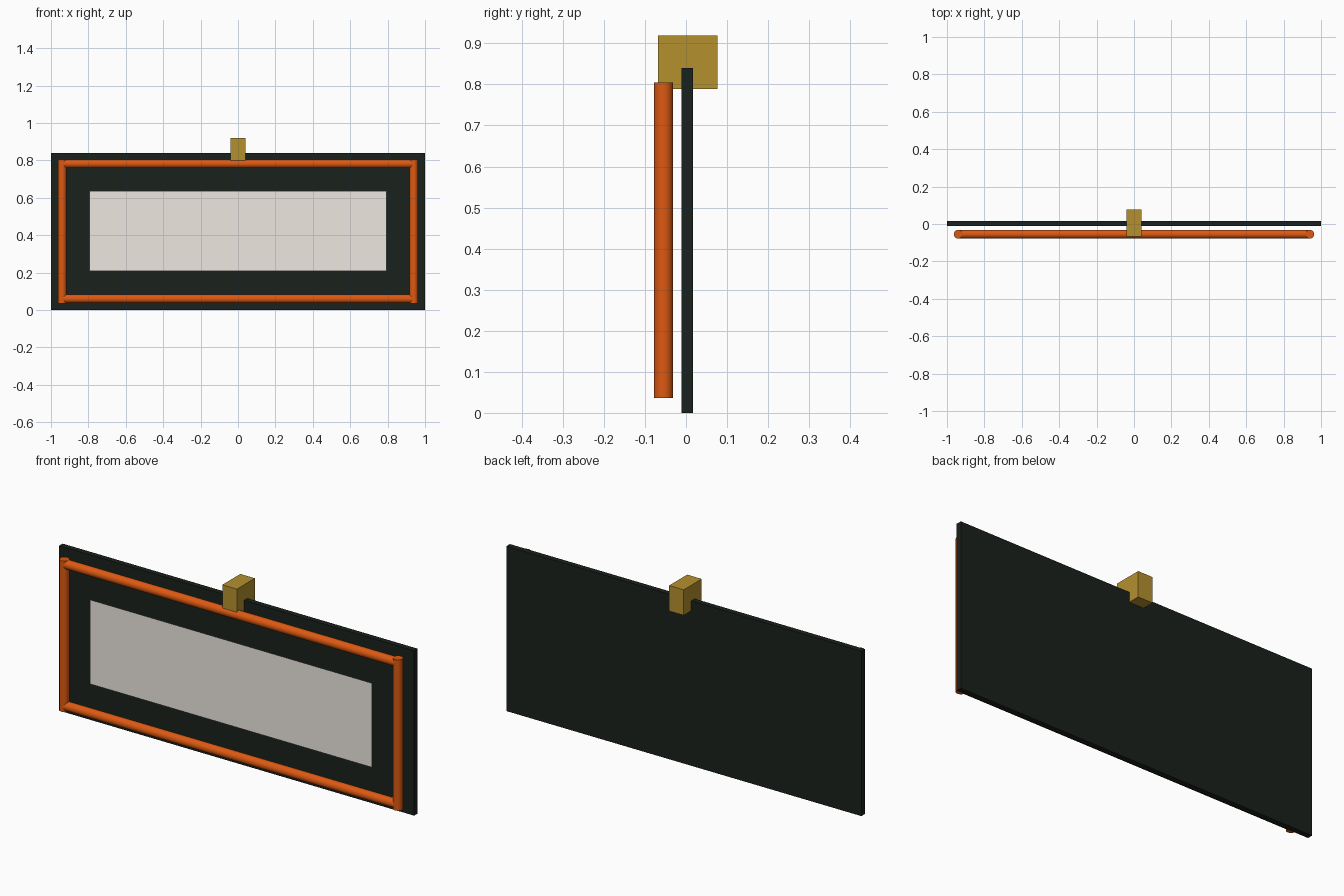
import bpy
import math

if "Cube" in bpy.data.objects:
    bpy.data.objects.remove(bpy.data.objects["Cube"])


def material(name, rgb):
    m = bpy.data.materials.new(name)
    m.diffuse_color = (*rgb, 1)
    m.use_nodes = True
    m.node_tree.nodes["Principled BSDF"].inputs["Base Color"].default_value = m.diffuse_color
    return m


DARK = material("dark_board", (0.010, 0.015, 0.011))
PALE = material("pale_panel", (0.85, 0.80, 0.74))
ORANGE = material("orange_tube", (0.72, 0.10, 0.006))
BRASS = material("brass", (0.46, 0.28, 0.028))


def box(name, lo, hi, mat):
    """Box between two opposite corners."""
    bpy.ops.mesh.primitive_cube_add(size=1)
    ob = bpy.context.object
    ob.name = name
    ob.location = [(a + b) / 2 for a, b in zip(lo, hi)]
    ob.scale = [b - a for a, b in zip(lo, hi)]
    bpy.ops.object.transform_apply(location=False, rotation=False, scale=True)
    ob.data.materials.append(mat)
    return ob


def tube(name, loc, length, along_x):
    """Round bar along x or z."""
    bpy.ops.mesh.primitive_cylinder_add(
        vertices=20, radius=0.0232, depth=length, location=loc,
        rotation=(0, math.pi / 2 if along_x else 0, 0))
    ob = bpy.context.object
    ob.name = name
    ob.data.materials.append(ORANGE)
    bpy.ops.object.shade_smooth_by_angle(angle=math.radians(35))
    return ob


# Backing board
box("board", (-1, -0.011, 0), (1, 0.017, 0.84), DARK)

# Flat face panel, held forward in the plane of the border tubes
bpy.ops.mesh.primitive_plane_add(
    size=1, location=(0, -0.056, 0.4225), rotation=(math.pi / 2, 0, 0))
panel = bpy.context.object
panel.name = "face_panel"
panel.scale = (1.59, 0.429, 1)
panel.data.materials.append(PALE)

# Rectangular tube border standing in front of the board
X, Y, Z_LOW, Z_HIGH = 0.94, -0.0545, 0.06, 0.782
for side, x in (("left", -X), ("right", X)):
    tube(f"{side}_border_tube", (x, Y, (0.036 + 0.805) / 2), 0.769, False)
for end, z in (("bottom", Z_LOW), ("top", Z_HIGH)):
    tube(f"{end}_border_tube", (0, Y, z), 2 * X, True)

# Hanging block straddling the top edge
box("top_clip", (-0.041, -0.068, 0.789), (0.041, 0.077, 0.919), BRASS)
